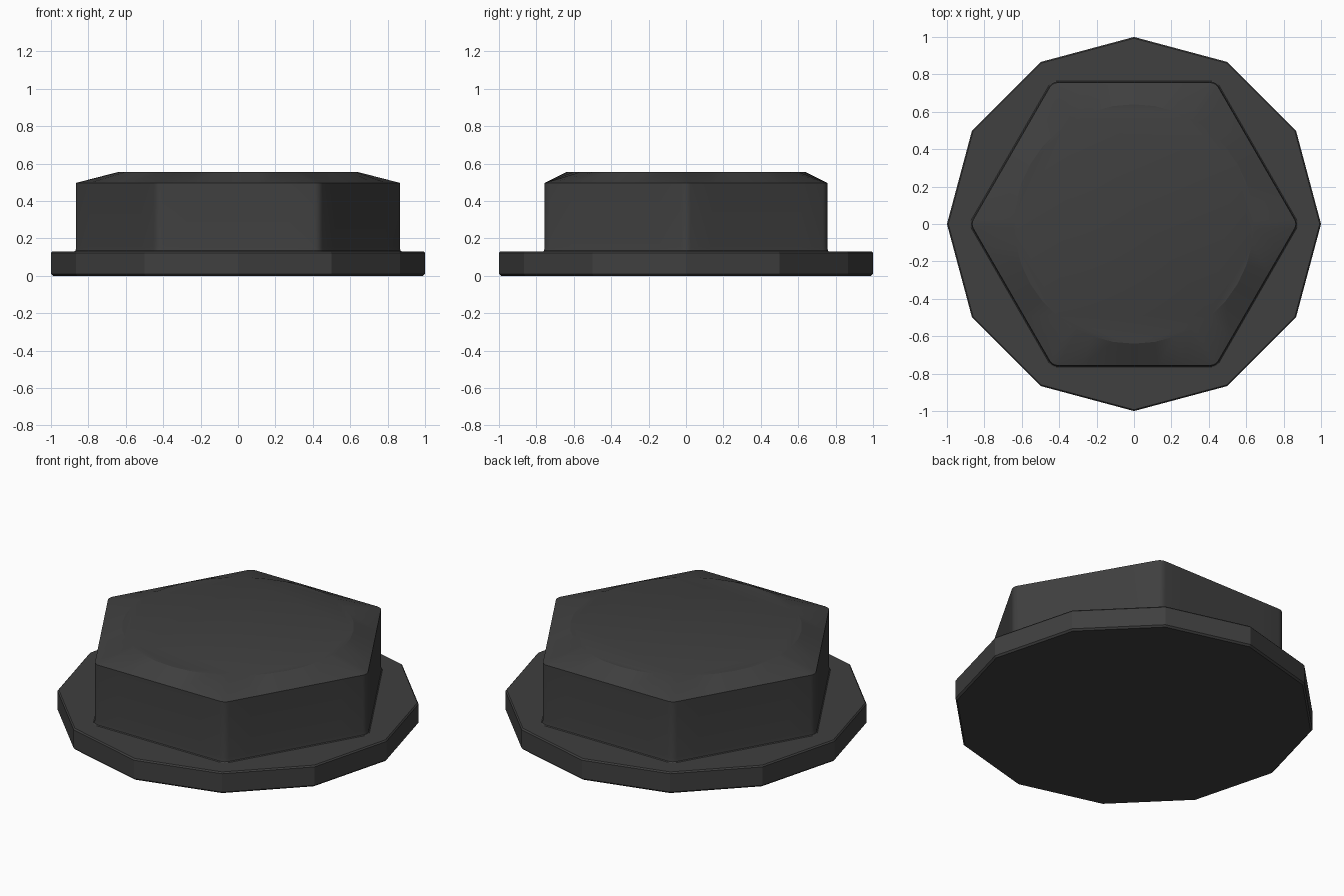
import bpy, bmesh
from math import sin, cos, pi, radians, atan2

if "Cube" in bpy.data.objects:
    bpy.data.objects.remove(bpy.data.objects["Cube"])

dark = bpy.data.materials.new("dark_metal")
dark.diffuse_color = (0.05, 0.05, 0.05, 1)
dark.use_nodes = True
dark.node_tree.nodes["Principled BSDF"].inputs["Base Color"].default_value = dark.diffuse_color


def loft(name, rings, cap_bottom, angle):
    """Skin a stack of matching rings and cap the ends."""
    bm = bmesh.new()
    loops = [[bm.verts.new(p) for p in ring] for ring in rings]
    n = len(loops[0])
    for a, b in zip(loops, loops[1:]):
        for i in range(n):
            j = (i + 1) % n
            bm.faces.new((a[i], a[j], b[j], b[i]))
    bm.faces.new(loops[-1])
    if cap_bottom:
        bm.faces.new(loops[0][::-1])
    me = bpy.data.meshes.new(name)
    bm.to_mesh(me)
    bm.free()
    me.materials.append(dark)
    ob = bpy.data.objects.new(name, me)
    bpy.context.collection.objects.link(ob)
    bpy.context.view_layer.objects.active = ob
    ob.select_set(True)
    bpy.ops.object.shade_smooth_by_angle(angle=radians(angle))
    ob.select_set(False)


def circle(n, r, z):
    return [(r * cos(2 * pi * i / n), r * sin(2 * pi * i / n), z) for i in range(n)]


def hexagon(apothem, z, fillet=0.05):
    """Hexagon with rounded corners and extra points along each flat."""
    pts = []
    d = (apothem - fillet) / cos(pi / 6)
    for k in range(6):
        a = k * pi / 3
        for t in (-30, -15, 0, 15, 30):
            b = a + radians(t)
            pts.append((d * cos(a) + fillet * cos(b), d * sin(a) + fillet * sin(b), z))
        m = a + pi / 6
        for t in (-20, -10, 0, 10, 20):
            b = m + radians(t)
            r = apothem / cos(radians(t))
            pts.append((r * cos(b), r * sin(b), z))
    return pts


# Twelve-sided flange with slightly eased rims
loft("flange", [circle(12, r, z) for r, z in
                ((0.99, 0), (1, 0.01), (1, 0.122), (0.993, 0.13))], True, 20)

# Hexagonal head: small root fillet, flats, then a chamfer up to a round top
body = [hexagon(0.767, 0.128), hexagon(0.759, 0.134), hexagon(0.756, 0.155), hexagon(0.756, 0.497)]
angles = [atan2(y, x) for x, y, z in body[-1]]
top = [(0.64 * cos(a), 0.64 * sin(a), 0.555) for a in angles]
loft("hex_head", body + [top], False, 20)
